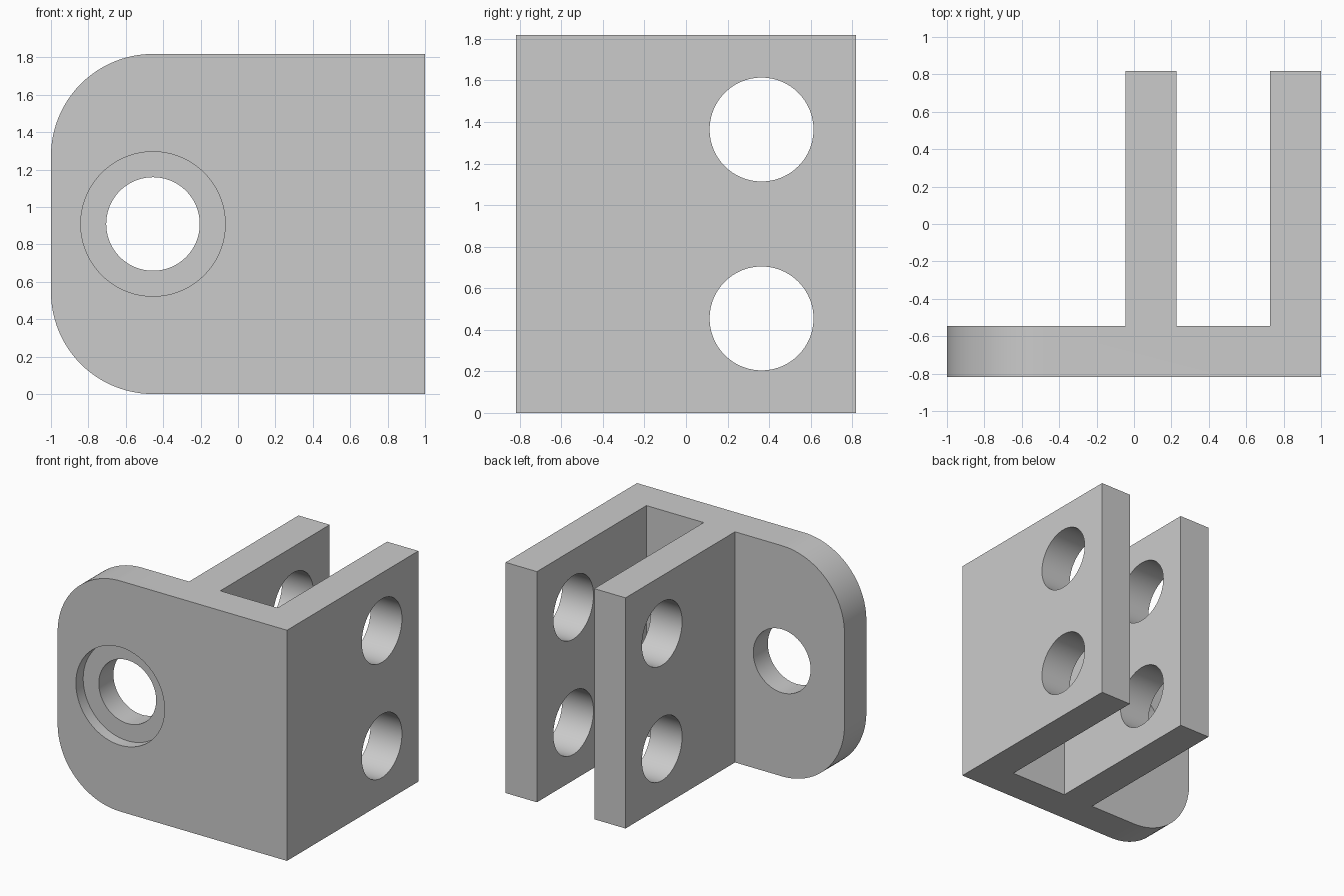
import bpy, bmesh, math
from mathutils import Vector

default = bpy.data.objects.get("Cube")
if default:
    bpy.data.objects.remove(default, do_unlink=True)

U = 1 / 11                      # design unit: the bracket is 22 x 18 x 20
HEIGHT = 20 * U

grey = bpy.data.materials.new("light_grey")
grey.use_nodes = True
colour = (0.6, 0.6, 0.6, 1)
grey.diffuse_color = colour
grey.node_tree.nodes["Principled BSDF"].inputs["Base Color"].default_value = colour


def add_object(name, bm):
    bmesh.ops.recalc_face_normals(bm, faces=bm.faces)
    mesh = bpy.data.meshes.new(name)
    bm.to_mesh(mesh)
    bm.free()
    mesh.materials.append(grey)
    obj = bpy.data.objects.new(name, mesh)
    bpy.context.collection.objects.link(obj)
    return obj


# Bracket body: plan outline of the mounting plate and two lugs, extruded up
outline = [(-11, -9), (11, -9), (11, 9), (8, 9), (8, -6), (2.5, -6),
           (2.5, 9), (-0.5, 9), (-0.5, -6), (-11, -6)]
bm = bmesh.new()
base = bm.faces.new([bm.verts.new((x * U, y * U, 0)) for x, y in outline])
grown = bmesh.ops.extrude_face_region(bm, geom=[base])["geom"]
bmesh.ops.translate(bm, vec=(0, 0, HEIGHT),
                    verts=[v for v in grown if isinstance(v, bmesh.types.BMVert)])

# Rounded corners on the free end of the plate
corners = [e for e in bm.edges
           if all(v.co.x < -0.99 for v in e.verts)
           and abs(e.verts[0].co.z - e.verts[1].co.z) < 0.01]
bmesh.ops.bevel(bm, geom=corners, offset=6 * U, offset_type='OFFSET',
                segments=24, profile=0.5, affect='EDGES')
bracket = add_object("bracket", bm)


def drill(name, centre, axis, radius, length):
    """Cut a round hole through the bracket."""
    bm = bmesh.new()
    bmesh.ops.create_cone(bm, cap_ends=True, segments=96, radius1=radius * U,
                          radius2=radius * U, depth=length * U)
    turn = Vector((0, 0, 1)).rotation_difference(Vector(axis)).to_matrix()
    bmesh.ops.rotate(bm, cent=(0, 0, 0), matrix=turn, verts=bm.verts)
    bmesh.ops.translate(bm, vec=Vector(centre) * U, verts=bm.verts)
    cutter = add_object(name, bm)
    cutter.hide_render = True
    cutter.hide_set(True)
    mod = bracket.modifiers.new(name, 'BOOLEAN')
    mod.operation = 'DIFFERENCE'
    mod.solver = 'EXACT'
    mod.object = cutter
    return cutter


# Counterbored bolt hole in the plate, and two pin holes through both lugs
cutters = [
    drill("bolt_hole_cutter", (-5, -7.5, 10), (0, 1, 0), 2.75, 6),
    drill("counterbore_cutter", (-5, -9, 10), (0, 1, 0), 4.25, 2),
    drill("lower_pin_hole_cutter", (5, 4, 5), (1, 0, 0), 2.75, 16),
    drill("upper_pin_hole_cutter", (5, 4, 15), (1, 0, 0), 2.75, 16),
]

# Bake the holes, then remove the cutters
bpy.ops.object.select_all(action='DESELECT')
bpy.context.view_layer.objects.active = bracket
bracket.select_set(True)
for mod in list(bracket.modifiers):
    bpy.ops.object.modifier_apply(modifier=mod.name)
for cutter in cutters:
    bpy.data.objects.remove(cutter, do_unlink=True)

bpy.ops.object.shade_smooth_by_angle(angle=math.radians(30))
